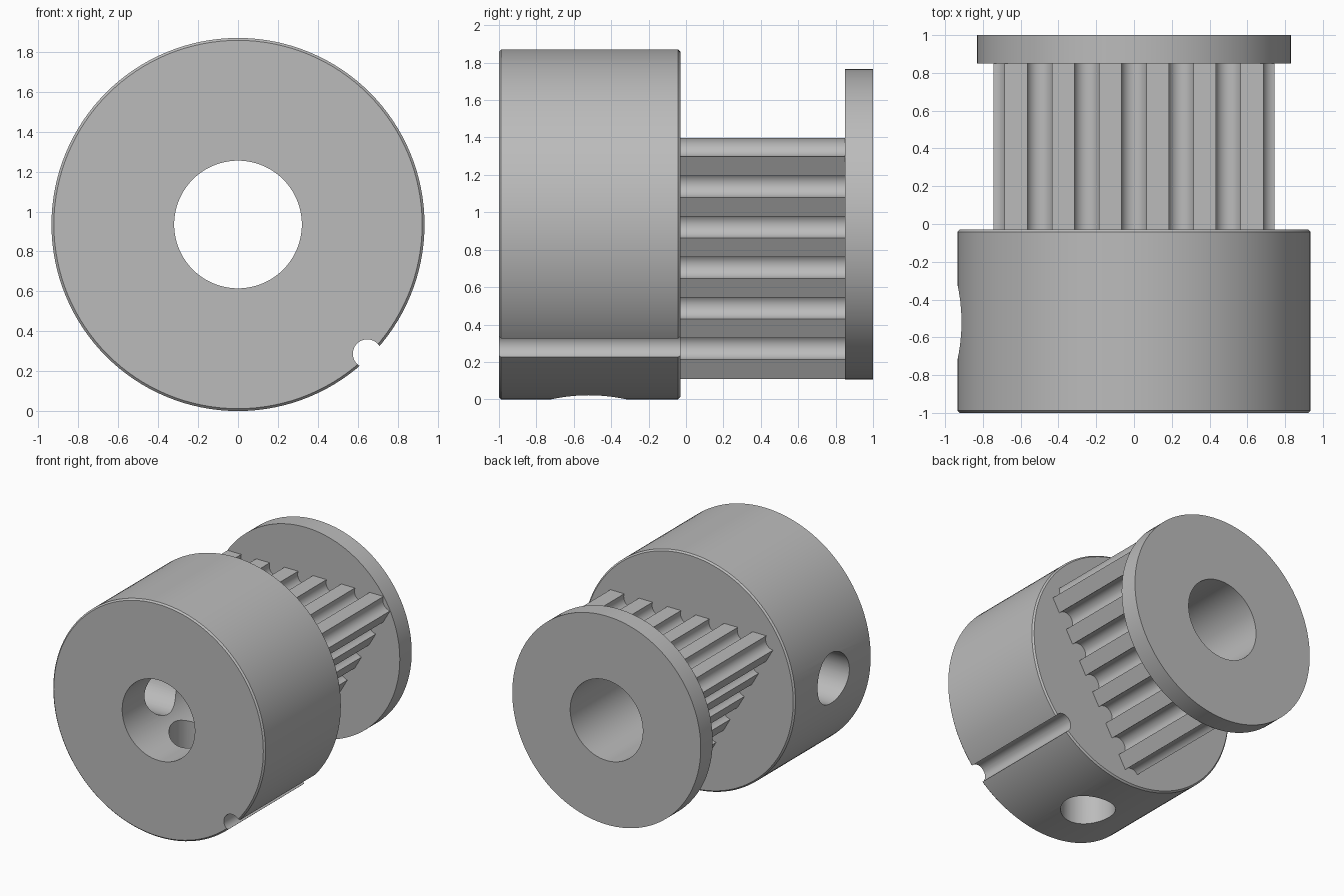
import bpy, bmesh
from math import sin, cos, acos, radians, pi, tau
from mathutils import Vector, Matrix

if "Cube" in bpy.data.objects:
    bpy.data.objects.remove(bpy.data.objects["Cube"])

AXIS_Z = 0.935                      # height of the pulley axis
HUB_R, FLANGE_R, BORE_R = 0.935, 0.83, 0.32
HUB_FRONT, HUB_BACK, FLANGE_FRONT, FLANGE_BACK = -1.0, -0.03, 0.85, 1.0
APOTHEM, PITCH, GROOVE_R, INSET = 0.463, 0.25, 0.07, 0.026
SEGMENTS = 128

metal = bpy.data.materials.new("grey_metal")
metal.use_nodes = True
grey = (0.5, 0.5, 0.5, 1)
metal.diffuse_color = grey
metal.node_tree.nodes["Principled BSDF"].inputs["Base Color"].default_value = grey


def finish(name, bm):
    bmesh.ops.recalc_face_normals(bm, faces=bm.faces)
    mesh = bpy.data.meshes.new(name)
    bm.to_mesh(mesh)
    bm.free()
    mesh.materials.append(metal)
    obj = bpy.data.objects.new(name, mesh)
    bpy.context.collection.objects.link(obj)
    return obj


def ring(name, profile):
    """Spin a closed (radius, y) profile around the pulley axis."""
    bm = bmesh.new()
    verts = [bm.verts.new((r, y, AXIS_Z)) for r, y in profile]
    edges = [bm.edges.new((v, verts[i - 1])) for i, v in enumerate(verts)]
    bmesh.ops.spin(bm, geom=verts + edges, cent=(0, 0, AXIS_Z), axis=(0, 1, 0),
                   angle=tau, steps=SEGMENTS, use_merge=True)
    bmesh.ops.remove_doubles(bm, verts=bm.verts, dist=1e-5)
    return finish(name, bm)


def rod(name, radius, start, end, segments=64):
    """Solid cylinder between two points."""
    start, end = Vector(start), Vector(end)
    turn = (end - start).to_track_quat('Z', 'Y').to_matrix().to_4x4()
    bm = bmesh.new()
    bmesh.ops.create_cone(bm, cap_ends=True, segments=segments, radius1=radius,
                          radius2=radius, depth=(end - start).length,
                          matrix=Matrix.Translation((start + end) / 2) @ turn)
    return finish(name, bm)


def cut(obj, cutter):
    cutter.hide_render = True
    mod = obj.modifiers.new("cut", 'BOOLEAN')
    mod.operation, mod.solver, mod.object = 'DIFFERENCE', 'EXACT', cutter
    bpy.context.view_layer.objects.active = obj
    bpy.ops.object.modifier_apply(modifier=mod.name)
    bpy.data.objects.remove(cutter)


def polar(angle, distance):
    return Vector((cos(angle), sin(angle))) * distance


def groove(centre, out, opening, steps=14):
    """Concave arc that opens towards the angle out."""
    sweep = tau - 2 * opening
    return [centre + polar(out + opening + sweep * i / steps, GROOVE_R)
            for i in range(steps + 1)]


# Hub with softened rims
c = 0.012
hub = ring("hub", [(BORE_R, HUB_FRONT), (HUB_R - c, HUB_FRONT), (HUB_R, HUB_FRONT + c),
                   (HUB_R, HUB_BACK - c), (HUB_R - c, HUB_BACK), (BORE_R, HUB_BACK)])

# Round notch along the hub rim
notch = polar(-pi / 4, HUB_R - 0.019)
cut(hub, rod("notch_cutter", 0.072, (notch.x, -1.2, AXIS_Z + notch.y),
             (notch.x, 0.2, AXIS_Z + notch.y)))

# Set screw holes, one to the right side and one underneath
for x, z in ((-1, 0), (0, -1)):
    cut(hub, rod("screw_hole_cutter", 0.2, (0.22 * x, -0.52, AXIS_Z + 0.22 * z),
                 (1.2 * x, -0.52, AXIS_Z + 1.2 * z)))

# Triangular toothed core: five grooves per side and one at each corner
outline = []
for side in range(3):
    out = radians(90 - 120 * side)
    for k in range(-2, 3):
        centre = polar(out, APOTHEM - INSET) + polar(out - pi / 2, PITCH * k)
        outline += groove(centre, out, acos(INSET / GROOVE_R))
    corner = out - pi / 3
    outline += groove(polar(corner, 2 * APOTHEM - 0.06), corner, radians(124.5))

bm = bmesh.new()
face = bm.faces.new([bm.verts.new((p.x, HUB_BACK, AXIS_Z + p.y)) for p in outline])
grown = bmesh.ops.extrude_face_region(bm, geom=[face])["geom"]
bmesh.ops.translate(bm, vec=(0, FLANGE_FRONT - HUB_BACK, 0),
                    verts=[g for g in grown if isinstance(g, bmesh.types.BMVert)])
core = finish("toothed_core", bm)
cut(core, rod("bore_cutter", BORE_R, (0, -0.5, AXIS_Z), (0, 1.2, AXIS_Z), SEGMENTS))

# End flange
flange = ring("end_flange", [(BORE_R, FLANGE_FRONT), (FLANGE_R, FLANGE_FRONT),
                             (FLANGE_R, FLANGE_BACK), (BORE_R, FLANGE_BACK)])

# Smooth the round walls, keep rims sharp
bpy.ops.object.select_all(action='DESELECT')
for part in (hub, core, flange):
    part.select_set(True)
bpy.context.view_layer.objects.active = hub
bpy.ops.object.shade_smooth_by_angle(angle=radians(30))
